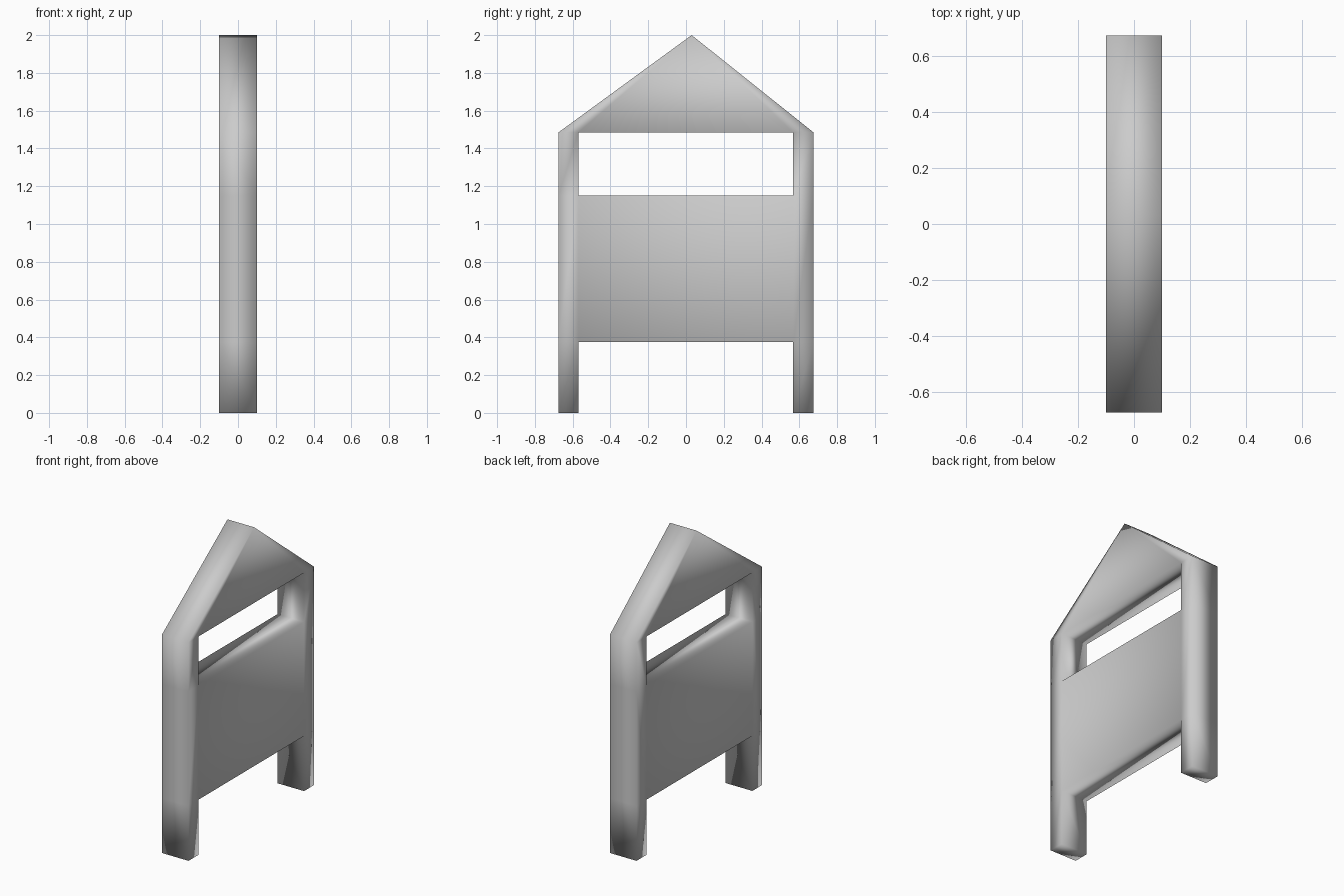
import bpy, bmesh
from mathutils import Vector

cube = bpy.data.objects.get("Cube")
if cube:
    bpy.data.objects.remove(cube, do_unlink=True)

# Single painted grey finish
grey = bpy.data.materials.new("light_grey")
grey.use_nodes = True
colour = (0.6, 0.6, 0.6, 1)
grey.diffuse_color = colour
grey.node_tree.nodes["Principled BSDF"].inputs["Base Color"].default_value = colour

HALF = 0.1                                  # half thickness
Y = (-0.675, -0.57, 0.567, 0.675)           # post edges
Z = (0.0, 0.375, 1.15, 1.485)               # foot, board bottom, board top, eaves
APEX = (0.03, 2.0)

bm = bmesh.new()


def add_face(points):
    """Flat side face of one part, given as (y, z) points."""
    bm.faces.new([bm.verts.new((-HALF, y, z)) for y, z in points])


def add_rect(y0, y1, z0, z1):
    add_face([(y0, z0), (y1, z0), (y1, z1), (y0, z1)])


# Posts, split where the board meets them
for y0, y1 in (Y[:2], Y[2:]):
    for z0, z1 in zip(Z, Z[1:]):
        add_rect(y0, y1, z0, z1)

# Board between the posts
add_rect(Y[1], Y[2], Z[1], Z[2])

# Pointed gable across the top
add_face([(y, Z[3]) for y in Y] + [APEX])

# Join the parts and give them thickness
bmesh.ops.remove_doubles(bm, verts=bm.verts, dist=0.0001)
extruded = bmesh.ops.extrude_face_region(bm, geom=bm.faces[:], use_keep_orig=True)
moved = [g for g in extruded["geom"] if isinstance(g, bmesh.types.BMVert)]
bmesh.ops.translate(bm, verts=moved, vec=Vector((2 * HALF, 0, 0)))
bmesh.ops.recalc_face_normals(bm, faces=bm.faces)
for face in bm.faces:
    face.smooth = True

mesh = bpy.data.meshes.new("gabled_board_frame")
bm.to_mesh(mesh)
bm.free()
mesh.materials.append(grey)
frame = bpy.data.objects.new("gabled_board_frame", mesh)
bpy.context.scene.collection.objects.link(frame)
